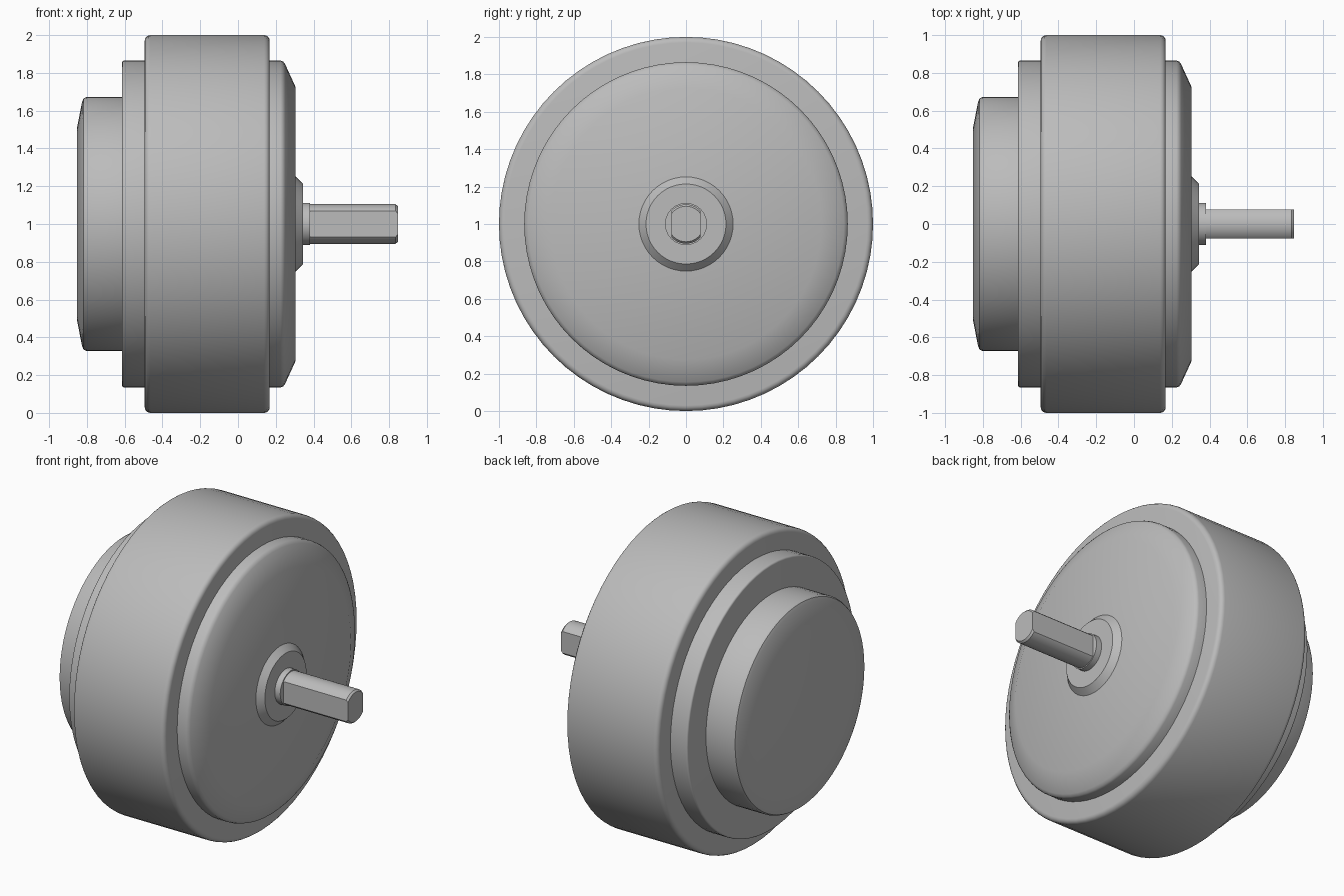
import bpy, bmesh, math
from mathutils import Matrix

cube = bpy.data.objects.get("Cube")
if cube:
    bpy.data.objects.remove(cube, do_unlink=True)

grey = bpy.data.materials.new("plain grey")
grey.use_nodes = True
grey.diffuse_color = (0.5, 0.5, 0.5, 1)
grey.node_tree.nodes["Principled BSDF"].inputs["Base Color"].default_value = (0.5, 0.5, 0.5, 1)


def finish(name, bm, angle=35):
    bmesh.ops.recalc_face_normals(bm, faces=bm.faces)
    mesh = bpy.data.meshes.new(name)
    bm.to_mesh(mesh)
    bm.free()
    obj = bpy.data.objects.new(name, mesh)
    bpy.context.collection.objects.link(obj)
    mesh.materials.append(grey)
    obj.location.z = 1
    bpy.ops.object.select_all(action='DESELECT')
    obj.select_set(True)
    bpy.context.view_layer.objects.active = obj
    bpy.ops.object.shade_smooth_by_angle(angle=math.radians(angle))
    return obj


def rounded(x, r, dx, dr, size, steps=4):
    """Quarter-round corner; dx, dr point along x and r towards the arc centre."""
    cx, cr = x + dx * size, r + dr * size
    arc = [math.pi / 2 * i / steps for i in range(steps + 1)]
    return [(cx - dx * size * math.cos(a), cr - dr * size * math.sin(a)) for a in arc]


def turned(name, profile, segments=72):
    """Closed solid turned about the x axis from (x, radius) points."""
    bm = bmesh.new()
    rings = []
    for x, r in profile:
        rings.append([bm.verts.new((x, r * math.cos(t), r * math.sin(t)))
                      for t in (math.tau * i / segments for i in range(segments))])
    for a, b in zip(rings, rings[1:]):
        for i in range(segments):
            j = (i + 1) % segments
            bm.faces.new((a[i], a[j], b[j], b[i]))
    bm.faces.new(rings[0])
    bm.faces.new(rings[-1])
    return finish(name, bm)


# Wide outer drum with rounded rims
turned("outer_drum", rounded(-0.494, 1, 1, -1, 0.03) + rounded(0.168, 1, -1, -1, 0.03)[::-1])

# Stepped rear housing
turned("rear_flange", rounded(-0.614, 0.865, 1, -1, 0.012) + [(-0.45, 0.865)])
turned("rear_cap", [(-0.852, 0.51), (-0.826, 0.645), (-0.818, 0.664), (-0.804, 0.672), (-0.58, 0.672)])

# Tapered front cover and bearing hub
turned("front_cover", [(0.13, 0.865), (0.225, 0.865), (0.239, 0.86), (0.25, 0.845), (0.305, 0.725)])
turned("bearing_hub", [(0.29, 0.252), (0.305, 0.252), (0.343, 0.214)], 48)
turned("shaft_collar", [(0.33, 0.112), (0.382, 0.112)], 48)

# Output shaft with two flat sides and a bevelled tip
shaft = turned("output_shaft", [(0.36, 0.105), (0.834, 0.105), (0.846, 0.095)], 48)
bm = bmesh.new()
bm.from_mesh(shaft.data)
for side in (-1, 1):
    cut = bmesh.ops.bisect_plane(bm, geom=bm.verts[:] + bm.edges[:] + bm.faces[:],
                                 plane_co=(0, side * 0.078, 0), plane_no=(0, side, 0),
                                 clear_outer=True)
    edges = [e for e in cut["geom_cut"] if isinstance(e, bmesh.types.BMEdge)]
    bmesh.ops.holes_fill(bm, edges=edges, sides=0)
bmesh.ops.recalc_face_normals(bm, faces=bm.faces)
bm.to_mesh(shaft.data)
bm.free()
bpy.context.view_layer.objects.active = shaft
bpy.ops.object.shade_smooth_by_angle(angle=math.radians(25))
